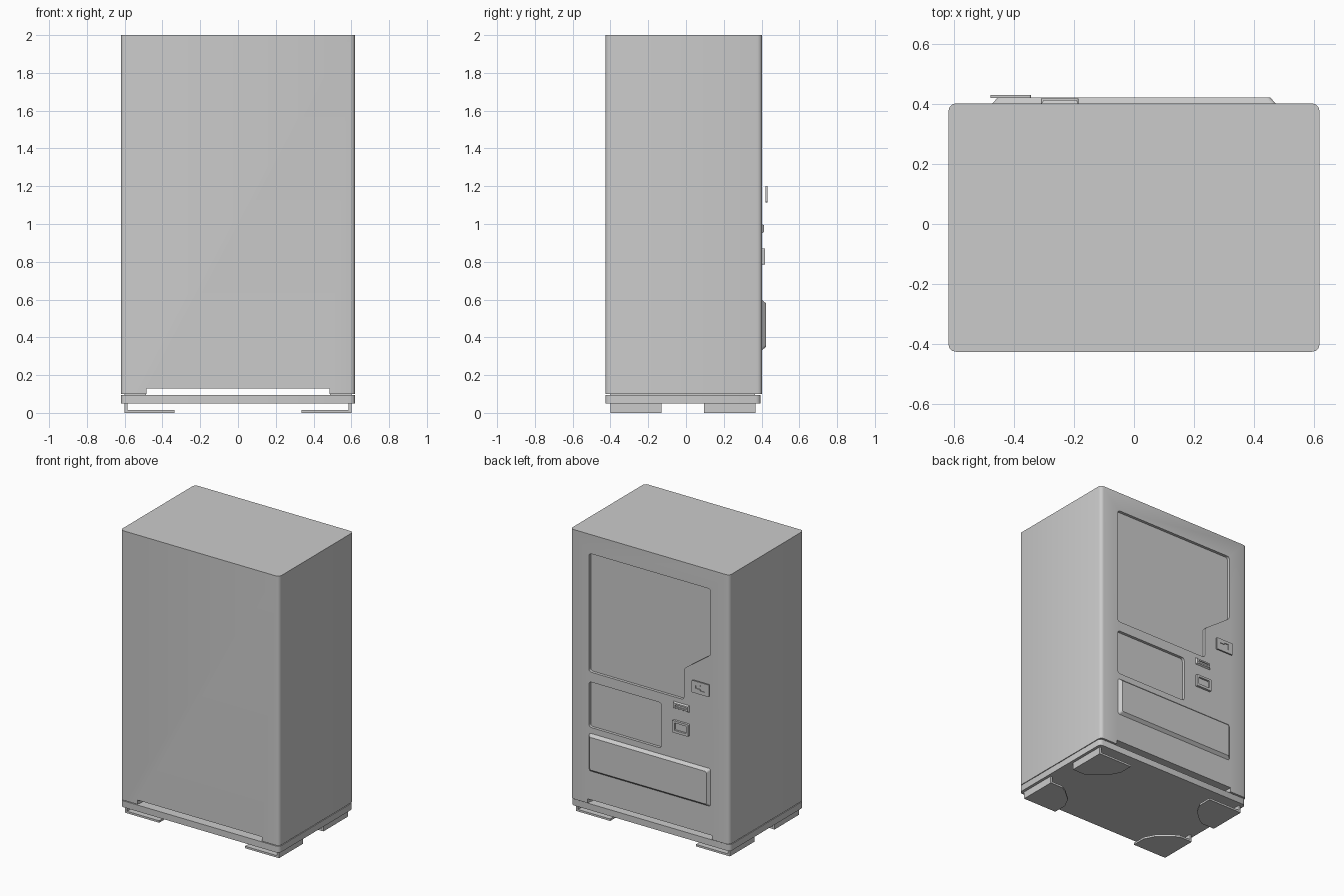
import bpy, bmesh
from mathutils import Vector

if "Cube" in bpy.data.objects:
    bpy.data.objects.remove(bpy.data.objects["Cube"])


def prism(name, pts, lo, hi, plane='XZ', r=0.0, seg=3, taper=0.0, smooth=False):
    """Extrude an outline from lo to hi, rounding its corners and tapering the far end."""
    bm = bmesh.new()
    f = bm.faces.new([bm.verts.new((a, b, 0)) for a, b in pts])
    if r:
        bmesh.ops.bevel(bm, geom=list(bm.verts), offset=r, segments=seg,
                        profile=0.5, affect='VERTICES')
    f = bm.faces[:][0]
    ext = bmesh.ops.extrude_face_region(bm, geom=[f])
    top = [v for v in ext['geom'] if isinstance(v, bmesh.types.BMVert)]
    xs = [v.co.x for v in top]
    ys = [v.co.y for v in top]
    cx, cy = (min(xs) + max(xs)) / 2, (min(ys) + max(ys)) / 2
    sx = 1 - 2 * taper / (max(xs) - min(xs))
    sy = 1 - 2 * taper / (max(ys) - min(ys))
    for v in top:
        v.co = Vector((cx + (v.co.x - cx) * sx, cy + (v.co.y - cy) * sy, 1))
    for v in bm.verts:
        d = lo + (hi - lo) * v.co.z
        v.co = (v.co.x, d, v.co.y) if plane == 'XZ' else (v.co.x, v.co.y, d)
    bmesh.ops.recalc_face_normals(bm, faces=bm.faces)
    me = bpy.data.meshes.new(name)
    bm.to_mesh(me)
    bm.free()
    ob = bpy.data.objects.new(name, me)
    bpy.context.collection.objects.link(ob)
    if smooth:
        shade(ob)
    return ob


def shade(ob):
    bpy.ops.object.select_all(action='DESELECT')
    ob.select_set(True)
    bpy.context.view_layer.objects.active = ob
    bpy.ops.object.shade_smooth_by_angle(angle=0.6)


def rect(x0, x1, z0, z1):
    return [(x0, z0), (x1, z0), (x1, z1), (x0, z1)]


def cut(ob, *cutters):
    """Subtract the cutters from an object and remove them."""
    bpy.context.view_layer.objects.active = ob
    for c in cutters:
        m = ob.modifiers.new("cut", 'BOOLEAN')
        m.operation, m.solver, m.object = 'DIFFERENCE', 'EXACT', c
        bpy.ops.object.modifier_apply(modifier=m.name)
        bpy.data.objects.remove(c)


FACE = 0.403   # y of the panel side
BACK = -0.427

# Cabinet with recessed display window, lower panel and bottom through-slot
cabinet = prism("cabinet", rect(-0.62, 0.62, BACK, FACE), 0.10, 2.0, 'XY', r=0.025)
window = [(0.475, 1.03), (0.475, 1.865), (-0.475, 1.865), (-0.475, 1.40),
          (-0.265, 1.25), (-0.265, 1.03)]
cut(cabinet,
    prism("window_cutter", window, FACE - 0.02, 0.6, r=0.018),
    prism("panel_cutter", rect(-0.09, 0.475, 0.64, 0.96), FACE - 0.02, 0.6, r=0.018),
    prism("slot_cutter", rect(-0.485, 0.485, 0.0, 0.13), -0.6, 0.6))
shade(cabinet)

# Base plate, with a thin neck at each side joining it to the cabinet
prism("base_plate", rect(-0.62, 0.62, BACK, 0.395), 0.05, 0.095, 'XY', r=0.025, smooth=True)
for s, side in ((-1, "left"), (1, "right")):
    prism(side + "_neck", rect(*sorted((s * 0.487, s * 0.60)), -0.40, 0.365), 0.094, 0.101, 'XY')

# Delivery tray door with sloped borders
prism("delivery_door", rect(-0.475, 0.475, 0.33, 0.60), FACE - 0.002, 0.423, r=0.012, taper=0.02)

# Card reader plate with a keyhole-like recess
reader = prism("card_reader", rect(-0.48, -0.345, 1.115, 1.20), 0.421, 0.431, r=0.006)
key = [(-0.445, 1.14), (-0.41, 1.14), (-0.41, 1.15), (-0.375, 1.15),
       (-0.375, 1.17), (-0.41, 1.17), (-0.41, 1.18), (-0.445, 1.18)]
cut(reader, prism("key_cutter", key, 0.425, 0.5))

# Coin slot and coin return
slot = prism("coin_slot", rect(-0.31, -0.185, 0.95, 1.0), FACE - 0.002, 0.414, taper=0.008)
cut(slot, prism("coin_cutter", rect(-0.29, -0.205, 0.968, 0.982), 0.406, 0.5))
ret = prism("coin_return", rect(-0.31, -0.185, 0.785, 0.87), FACE - 0.002, 0.419, r=0.006)
cut(ret, prism("return_cutter", rect(-0.292, -0.203, 0.803, 0.855), 0.406, 0.5, r=0.005))

# Four feet: clipped floor plate plus outer upright
for sx, xn in ((-1, "left"), (1, "right")):
    for y0, y1, yn in ((-0.40, -0.13, "front"), (0.367, 0.095, "back")):
        d = 1 if y1 > y0 else -1
        outline = [(0.60, y0), (0.335, y0), (0.335, y0 + d * 0.10), (0.375, y0 + d * 0.175),
                   (0.45, y1 - d * 0.03), (0.50, y1), (0.60, y1)]
        prism(f"{yn}_{xn}_foot", [(sx * x, y) for x, y in outline], 0.0, 0.014, 'XY')
        prism(f"{yn}_{xn}_foot_upright",
              rect(*sorted((sx * 0.585, sx * 0.60)), *sorted((y0, y1))), 0.012, 0.052, 'XY')
